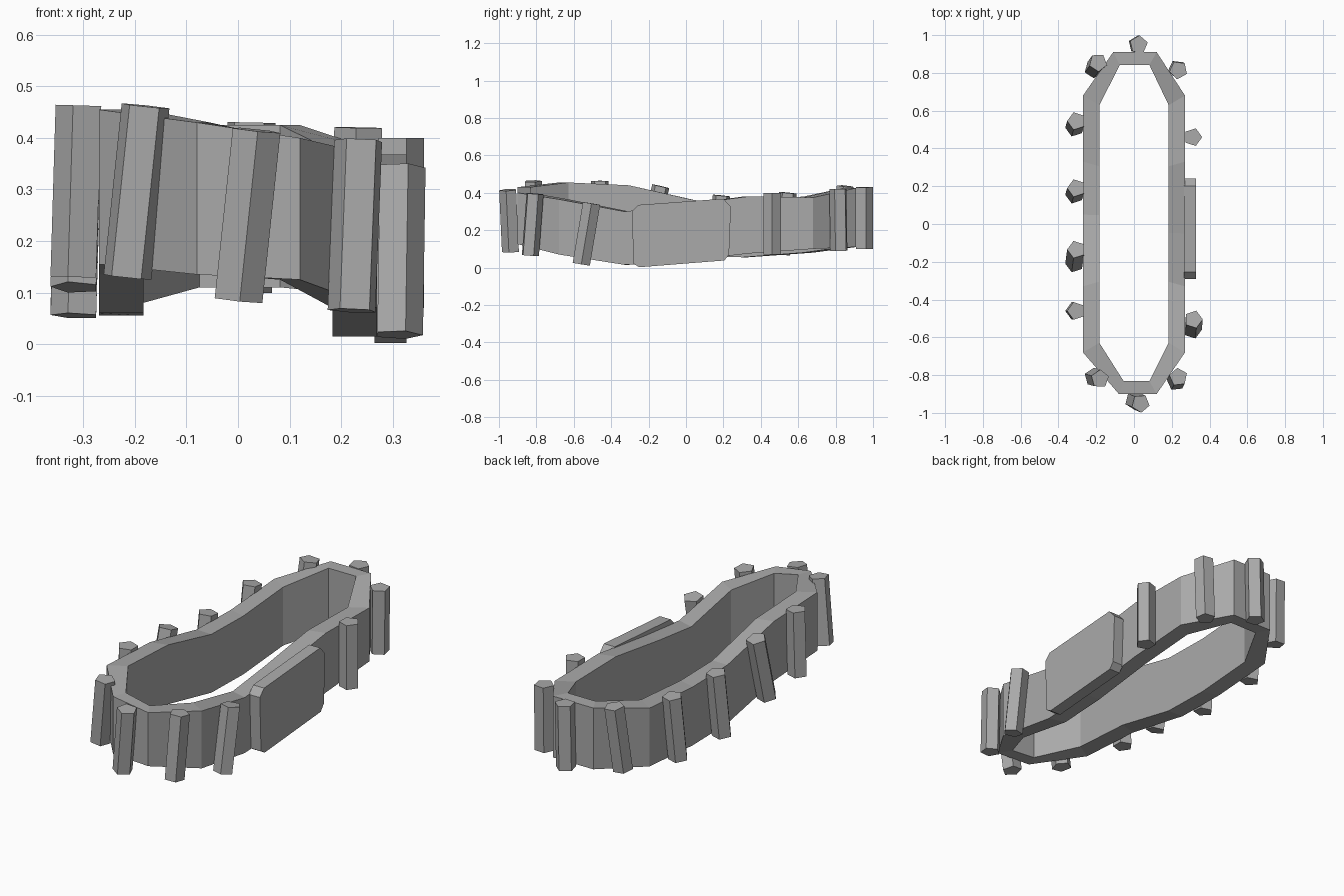
import bpy, bmesh, math
from mathutils import Vector, Matrix

cube = bpy.data.objects.get("Cube")
if cube:
    bpy.data.objects.remove(cube, do_unlink=True)

grey = bpy.data.materials.new("stone grey")
grey.use_nodes = True
grey.diffuse_color = (0.4, 0.4, 0.4, 1)
bsdf = grey.node_tree.nodes["Principled BSDF"]
bsdf.inputs["Base Color"].default_value = grey.diffuse_color
bsdf.inputs["Roughness"].default_value = 0.8


def add_object(name, bm):
    bmesh.ops.recalc_face_normals(bm, faces=bm.faces)
    mesh = bpy.data.meshes.new(name)
    bm.to_mesh(mesh)
    bm.free()
    mesh.materials.append(grey)
    obj = bpy.data.objects.new(name, mesh)
    bpy.context.collection.objects.link(obj)
    return obj


# Wavy ring wall: corner x, y, top height, bottom height
corners = [
    (0.12, -0.9, 0.40, 0.125), (0.27, -0.68, 0.365, 0.07),
    (0.27, -0.33, 0.30, 0.015), (0.27, -0.05, 0.33, 0.03),
    (0.27, 0.33, 0.38, 0.075), (0.27, 0.68, 0.375, 0.1),
    (0.12, 0.91, 0.425, 0.11), (-0.11, 0.91, 0.425, 0.11),
    (-0.27, 0.68, 0.38, 0.08), (-0.27, 0.33, 0.355, 0.055),
    (-0.27, 0.05, 0.36, 0.06), (-0.27, -0.33, 0.44, 0.135),
    (-0.27, -0.68, 0.455, 0.155), (-0.08, -0.9, 0.43, 0.135),
]
bm = bmesh.new()
loops = []
for x, y, top, bottom in corners:
    inner = (x * 0.68, y * 0.925)
    section = [(x, y, bottom), (x, y, top), (*inner, top), (*inner, bottom)]
    loops.append([bm.verts.new(p) for p in section])
for i, a in enumerate(loops):
    b = loops[(i + 1) % len(loops)]
    for k in range(4):
        n = (k + 1) % 4
        bm.faces.new((a[k], b[k], b[n], a[n]))
add_object("ring_wall", bm)


# Leaning five-sided posts with one edge turned outwards
def post(name, top, bottom, radius=0.049):
    top, bottom = Vector(top), Vector(bottom)
    axis = top - bottom
    mid = (top + bottom) / 2
    if abs(mid.y) < 0.7:
        angle = 0 if mid.x > 0 else math.pi
    else:
        angle = math.atan2(math.copysign(0.25, mid.y), mid.x)
    tilt = Vector((0, 0, 1)).rotation_difference(axis).to_matrix().to_4x4()
    bm = bmesh.new()
    rings = []
    for z in (-axis.length / 2, axis.length / 2):
        ring = []
        for k in range(5):
            a = angle + k * math.tau / 5
            ring.append(bm.verts.new((radius * math.cos(a), radius * math.sin(a), z)))
        bm.faces.new(ring)
        rings.append(ring)
    for k in range(5):
        n = (k + 1) % 5
        bm.faces.new((rings[0][k], rings[0][n], rings[1][n], rings[1][k]))
    bm.transform(Matrix.Translation(mid) @ tilt)
    add_object(name, bm)


post("front_post", (0.035, -0.95, 0.415), (0.0, -0.935, 0.085))
post("front_left_post", (0.235, -0.81, 0.395), (0.222, -0.835, 0.065))
post("left_leaning_post", (0.315, -0.505, 0.343), (0.31, -0.56, 0.018))
post("left_rear_post", (0.312, 0.46, 0.4), (0.312, 0.46, 0.07))
post("rear_left_post", (0.235, 0.815, 0.42), (0.228, 0.82, 0.09))
post("rear_post", (0.025, 0.95, 0.43), (0.018, 0.95, 0.1))
post("rear_right_post", (-0.19, 0.855, 0.435), (-0.215, 0.82, 0.105))
post("right_post_1", (-0.305, 0.545, 0.4), (-0.315, 0.51, 0.07))
post("right_post_2", (-0.305, 0.19, 0.385), (-0.315, 0.155, 0.055))
post("right_post_3", (-0.305, -0.135, 0.435), (-0.315, -0.21, 0.11))
post("right_post_4", (-0.305, -0.46, 0.463), (-0.315, -0.46, 0.13))
post("front_right_post", (-0.18, -0.82, 0.462), (-0.215, -0.81, 0.13))

# Side plate with clipped corners
outline = [(-0.29, 0.30), (-0.255, 0.335), (0.2, 0.368), (0.24, 0.325),
           (0.23, 0.07), (0.205, 0.038), (-0.25, 0.002), (-0.28, 0.02)]
bm = bmesh.new()
face = bm.faces.new([bm.verts.new((0.265, y, z)) for y, z in outline])
grown = bmesh.ops.extrude_face_region(bm, geom=[face], use_keep_orig=True)
moved = [g for g in grown["geom"] if isinstance(g, bmesh.types.BMVert)]
bmesh.ops.translate(bm, verts=moved, vec=(0.062, 0, 0))
add_object("side_plate", bm)
